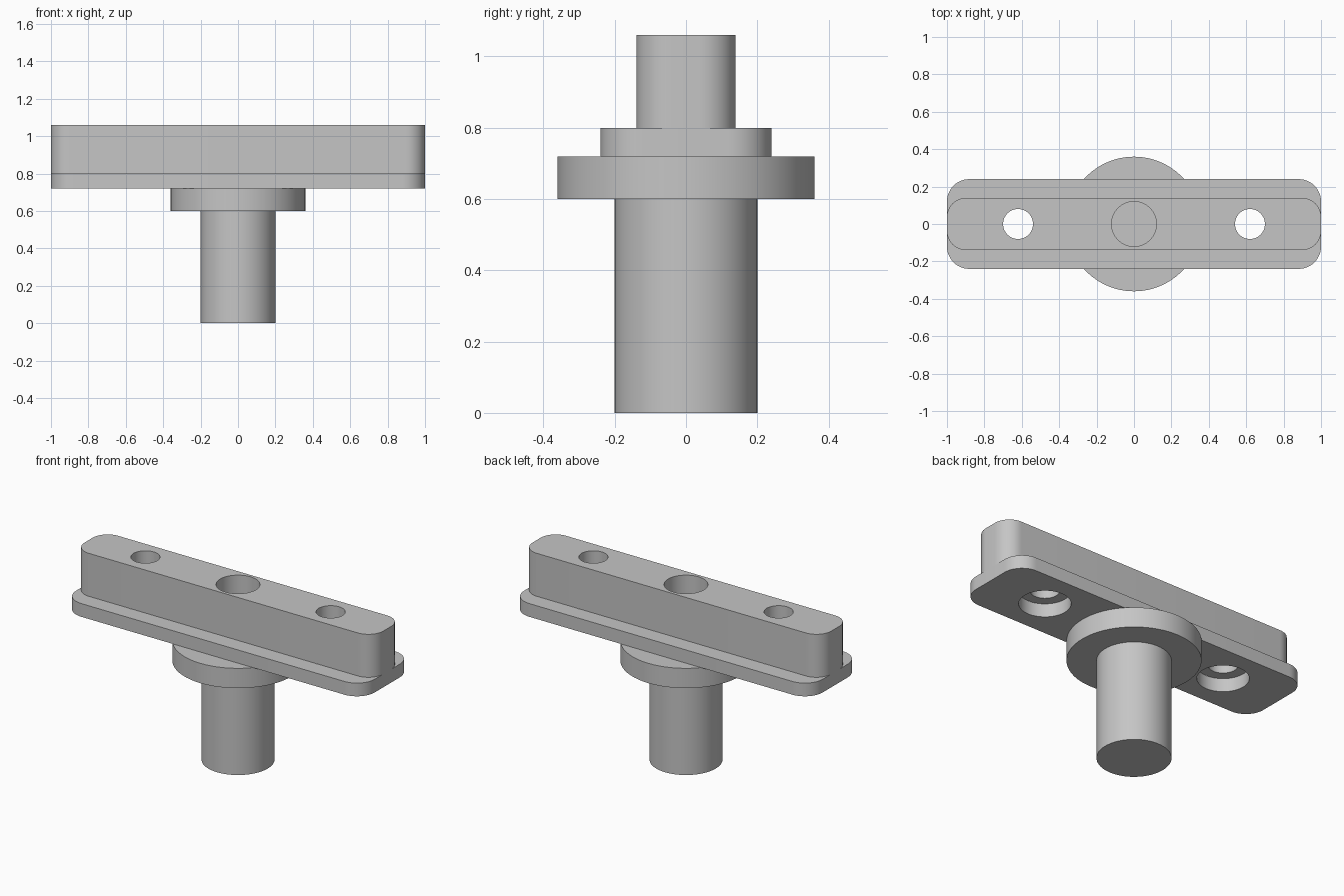
import bpy
from math import cos, sin, pi

cube = bpy.data.objects.get("Cube")
if cube:
    bpy.data.objects.remove(cube, do_unlink=True)

grey = bpy.data.materials.new("plain grey")
grey.use_nodes = True
colour = (0.56, 0.56, 0.56, 1)
grey.diffuse_color = colour
grey.node_tree.nodes["Principled BSDF"].inputs["Base Color"].default_value = colour


def circle(radius, x=0, steps=64):
    return [(x + radius * cos(2 * pi * i / steps), radius * sin(2 * pi * i / steps))
            for i in range(steps)]


def rounded_rectangle(half_x, half_y, radius, steps=12):
    points = []
    corners = [(1, 1), (-1, 1), (-1, -1), (1, -1)]
    for quarter, (sx, sy) in enumerate(corners):
        for i in range(steps + 1):
            a = (quarter + i / steps) * pi / 2
            points.append((sx * (half_x - radius) + radius * cos(a),
                           sy * (half_y - radius) + radius * sin(a)))
    return points


def extrude(name, bottom, top, outline, holes=()):
    """Solid from a flat outline with round holes through it."""
    curve = bpy.data.curves.new(name, "CURVE")
    curve.dimensions = "2D"
    curve.fill_mode = "BOTH"
    curve.extrude = (top - bottom) / 2
    for loop in [outline, *holes]:
        spline = curve.splines.new("POLY")
        spline.points.add(len(loop) - 1)
        for point, (x, y) in zip(spline.points, loop):
            point.co = (x, y, 0, 1)
        spline.use_cyclic_u = True
    obj = bpy.data.objects.new(name, curve)
    obj.location.z = (top + bottom) / 2
    bpy.context.collection.objects.link(obj)
    bpy.ops.object.select_all(action="DESELECT")
    obj.select_set(True)
    bpy.context.view_layer.objects.active = obj
    bpy.ops.object.convert(target="MESH")
    obj = bpy.context.view_layer.objects.active
    obj.data.materials.clear()
    obj.data.materials.append(grey)
    bpy.ops.object.shade_smooth_by_angle(angle=pi / 6)


# Round stem and its collar
extrude("stem", 0, 0.6, circle(0.2))
extrude("collar", 0.6, 0.72, circle(0.36))

# Wide plate with the large recesses underneath
bolt_x = 0.62
extrude("base_plate", 0.72, 0.8, rounded_rectangle(1, 0.24, 0.12),
        [circle(0.14, s * bolt_x) for s in (-1, 1)])

# Narrow bar with two bolt holes and a blind centre hole
extrude("top_bar", 0.8, 1.06, rounded_rectangle(1, 0.139, 0.1),
        [circle(0.08, -bolt_x), circle(0.12), circle(0.08, bolt_x)])
